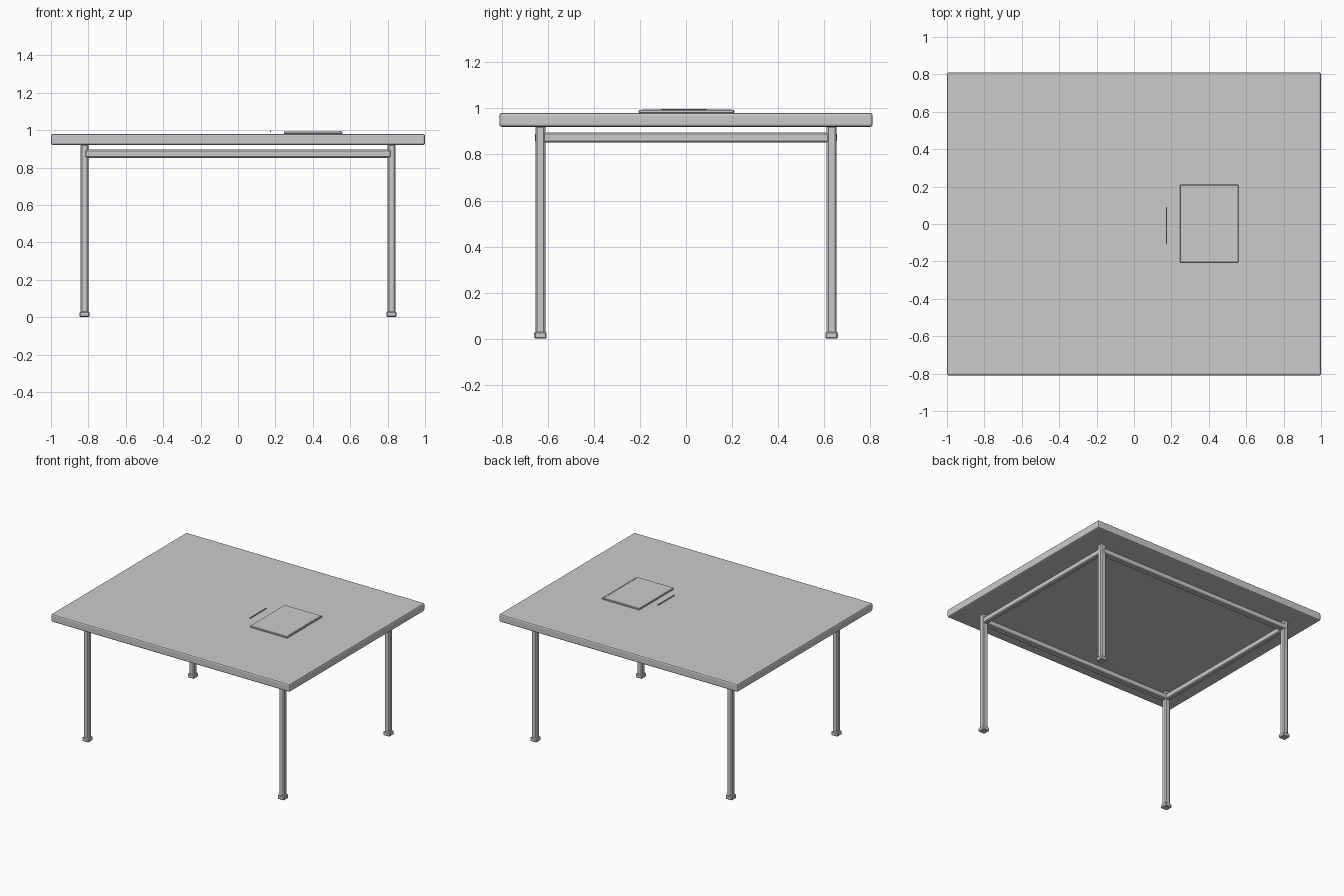
import bpy

if "Cube" in bpy.data.objects:
    bpy.data.objects.remove(bpy.data.objects["Cube"])


def box(name, lo, hi, bevel=0.0, segments=1):
    """Axis-aligned box between two corners, with optional bevelled edges."""
    bpy.ops.mesh.primitive_cube_add(
        size=1, location=[(a + b) / 2 for a, b in zip(lo, hi)])
    ob = bpy.context.object
    ob.name = name
    ob.scale = [b - a for a, b in zip(lo, hi)]
    bpy.ops.object.transform_apply(location=False, rotation=False, scale=True)
    if bevel:
        mod = ob.modifiers.new("Bevel", 'BEVEL')
        mod.width = bevel
        mod.segments = segments
    return ob


def centred(name, x, y, z0, z1, hx, hy, bevel, segments=1):
    """Box given by plan centre, half sizes and height range."""
    return box(name, (x - hx, y - hy, z0), (x + hx, y + hy, z1), bevel, segments)


LEG_X, LEG_Y = 0.82, 0.632

# Tabletop
centred("tabletop", 0, 0, 0.92, 0.98, 1.0, 0.81, 0.01, 2)

# Legs and feet
for sx, xn in ((-1, "left"), (1, "right")):
    for sy, yn in ((-1, "front"), (1, "back")):
        x, y = sx * LEG_X, sy * LEG_Y
        centred(f"{yn}_{xn}_leg", x, y, 0.005, 0.925, 0.021, 0.021, 0.007)
        centred(f"{yn}_{xn}_foot", x, y, 0, 0.03, 0.027, 0.027, 0.005)

# Rails under the top
for s, n in ((-1, "front"), (1, "back")):
    centred(f"{n}_rail", 0, s * LEG_Y, 0.852, 0.895, LEG_X, 0.023, 0.006)
for s, n in ((-1, "left"), (1, "right")):
    centred(f"{n}_rail", s * LEG_X, 0, 0.852, 0.895, 0.018, LEG_Y, 0.006)

# Notebook with a spine strip, and a pen beside it
box("notebook", (0.245, -0.206, 0.979), (0.558, 0.21, 0.993), 0.003)
box("notebook_spine", (0.543, -0.19, 0.985), (0.551, 0.198, 0.9945))
box("pen", (0.17, -0.108, 0.99), (0.177, 0.092, 0.997), 0.001)
